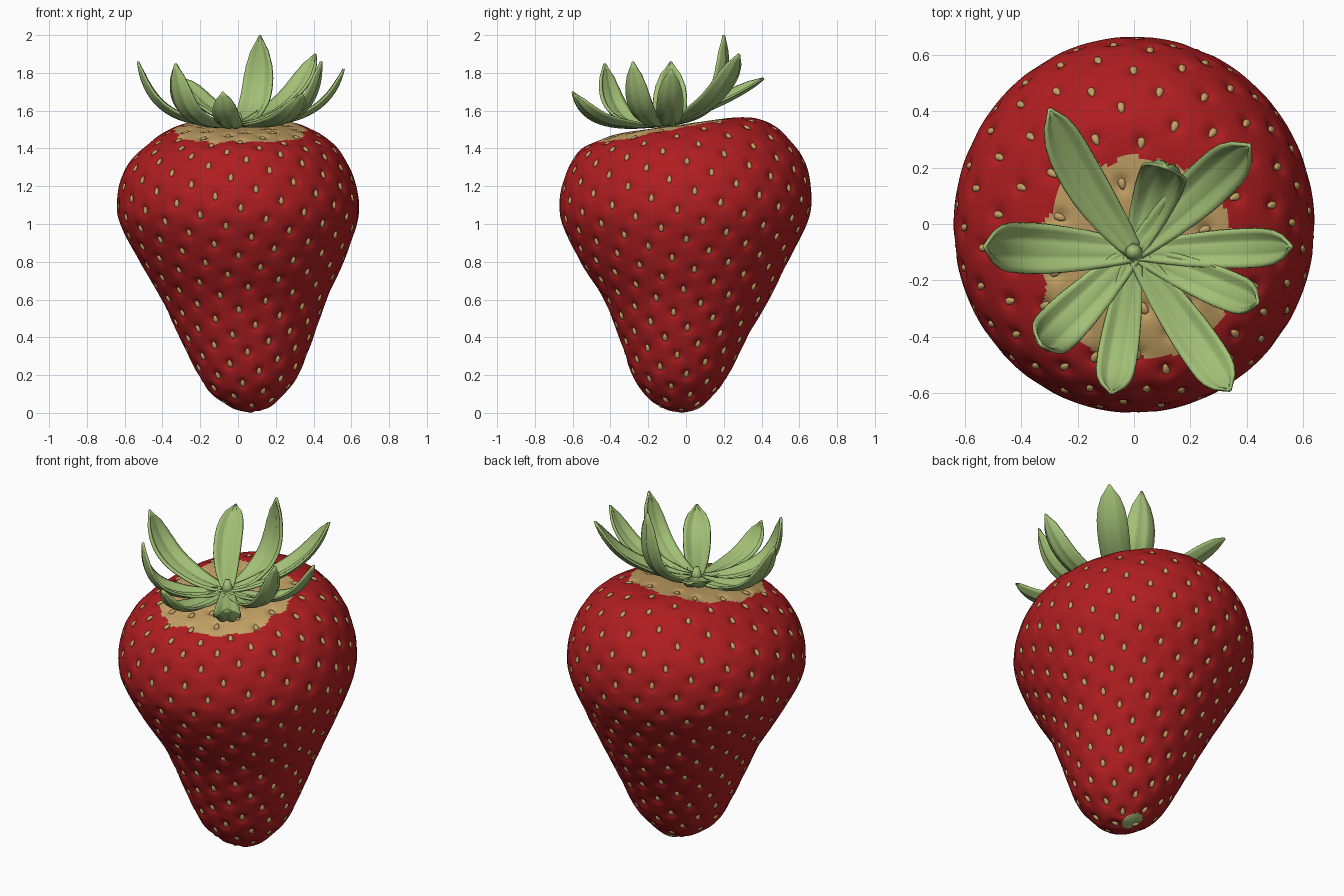
import bpy, bmesh, math
from mathutils import Vector, Matrix
from mathutils.kdtree import KDTree

if "Cube" in bpy.data.objects:
    bpy.data.objects.remove(bpy.data.objects["Cube"])


def material(name, rgb):
    m = bpy.data.materials.new(name)
    m.diffuse_color = (*rgb, 1)
    m.use_nodes = True
    m.node_tree.nodes["Principled BSDF"].inputs["Base Color"].default_value = m.diffuse_color
    return m


RED = material("berry red", (0.43, 0.0125, 0.0145))
TAN = material("seed tan", (0.55, 0.36, 0.13))
GREEN = material("leaf green", (0.36, 0.525, 0.18))


def make_object(name, bm, mats):
    bmesh.ops.recalc_face_normals(bm, faces=bm.faces)
    for f in bm.faces:
        f.smooth = True
    me = bpy.data.meshes.new(name)
    bm.to_mesh(me)
    bm.free()
    for m in mats:
        me.materials.append(m)
    ob = bpy.data.objects.new(name, me)
    bpy.context.collection.objects.link(ob)
    return ob


# Berry cross-sections: x min, x max, y min, y max, z at front, z at back
RINGS = [
    (0.07, 0.07, -0.02, -0.02, 0.00, 0.00),
    (-0.03, 0.16, -0.13, 0.07, 0.025, 0.025),
    (-0.14, 0.245, -0.22, 0.15, 0.10, 0.10),
    (-0.21, 0.32, -0.285, 0.225, 0.20, 0.20),
    (-0.31, 0.40, -0.355, 0.325, 0.40, 0.40),
    (-0.405, 0.47, -0.435, 0.44, 0.60, 0.60),
    (-0.52, 0.56, -0.56, 0.54, 0.80, 0.80),
    (-0.625, 0.63, -0.655, 0.64, 1.00, 1.00),
    (-0.64, 0.64, -0.67, 0.665, 1.12, 1.12),
    (-0.62, 0.615, -0.645, 0.655, 1.24, 1.24),
    (-0.565, 0.57, -0.60, 0.625, 1.34, 1.34),
    (-0.48, 0.51, -0.55, 0.555, 1.40, 1.44),
    (-0.39, 0.42, -0.47, 0.46, 1.44, 1.525),
    (-0.28, 0.31, -0.37, 0.33, 1.475, 1.565),
    (-0.15, 0.16, -0.25, 0.14, 1.495, 1.55),
    (0.00, 0.00, -0.10, -0.10, 1.505, 1.505),
]


def ring_at(u):
    i = min(int(u), len(RINGS) - 2)
    t = u - i
    q = [RINGS[min(max(i + k, 0), len(RINGS) - 1)] for k in (-1, 0, 1, 2)]
    return [0.5 * (2 * b + (c - a) * t + (2 * a - 5 * b + 4 * c - d) * t * t
                   + (3 * b - a - 3 * c + d) * t ** 3) for a, b, c, d in zip(*q)]


def berry_point(u, ang):
    x0, x1, y0, y1, zf, zb = ring_at(u)
    c, s = math.cos(ang), math.sin(ang)
    return Vector(((x0 + x1) / 2 + (x1 - x0) / 2 * c,
                   (y0 + y1) / 2 + (y1 - y0) / 2 * s,
                   (zf + zb) / 2 + (zb - zf) / 2 * s))


# Arc length and weighted area along the berry, for even spacing
N = 600
us = [(len(RINGS) - 1) * k / N for k in range(N + 1)]
arc, area = [0.0], [0.0]
for k in range(N):
    d = sum((berry_point(us[k + 1], a * math.pi / 4) - berry_point(us[k], a * math.pi / 4)).length
            for a in range(8)) / 8
    r = ring_at(us[k])
    density = 1.0 + 0.4 * max(0, 1 - r[4] / 1.0)
    arc.append(arc[-1] + d)
    area.append(area[-1] + d * (r[1] - r[0] + r[3] - r[2]) * density)


def lookup(table, frac):
    target = frac * table[-1]
    lo, hi = 0, N
    while hi - lo > 1:
        mid = (lo + hi) // 2
        if table[mid] <= target:
            lo = mid
        else:
            hi = mid
    t = (target - table[lo]) / max(table[hi] - table[lo], 1e-9)
    return us[lo] + (us[hi] - us[lo]) * t


# Seeds in a spiral pattern
COUNT = 300
seeds = []
bm = bmesh.new()
for i in range(COUNT - 5):
    u = lookup(area, (i + 0.5) / COUNT)
    ang = i * math.pi * (3 - math.sqrt(5))
    p = berry_point(u, ang)
    along = (berry_point(u + 0.02, ang) - berry_point(u - 0.02, ang)).normalized()
    n = (berry_point(u, ang + 0.02) - berry_point(u, ang - 0.02)).cross(along).normalized()
    side = along.cross(n)
    seeds.append((p, n))
    m = Matrix((side, along, n)).transposed().to_4x4()
    m.translation = p - n * 0.011
    vs = bmesh.ops.create_uvsphere(bm, u_segments=8, v_segments=6, radius=1)["verts"]
    for v in vs:
        taper = 1 - 0.35 * v.co.y
        v.co = m @ Vector((v.co.x * 0.0135 * taper, v.co.y * 0.023, v.co.z * 0.010))
make_object("seeds", bm, [TAN])

# Berry body with a dimple under each seed
kd = KDTree(len(seeds))
for i, (p, n) in enumerate(seeds):
    kd.insert(p, i)
kd.balance()
SEG, ROWS = 260, 170
bm = bmesh.new()
rows = []
for j in range(1, ROWS):
    u = lookup(arc, j / ROWS)
    row = []
    for i in range(SEG):
        p = berry_point(u, 2 * math.pi * i / SEG)
        _, idx, d = kd.find(p)
        row.append(bm.verts.new(p - seeds[idx][1] * 0.017 * math.exp(-(d / 0.028) ** 2)))
    rows.append(row)
for a, b in zip(rows, rows[1:]):
    for i in range(SEG):
        k = (i + 1) % SEG
        bm.faces.new((a[i], a[k], b[k], b[i]))
for row, u in ((rows[0], 0), (rows[-1], len(RINGS) - 1)):
    tip = bm.verts.new(berry_point(u, 0))
    for i in range(SEG):
        bm.faces.new((row[i], row[(i + 1) % SEG], tip))
# Pale patch under the leaves and a small green patch on the tip
for f in bm.faces:
    c = f.calc_center_median()
    if c.z > 1.3:
        x, y = (c.x - 0.01) / 0.35, (c.y + 0.12) / 0.36
        a = math.atan2(y, x)
        r = (abs(x) ** 2.4 + abs(y) ** 2.4) ** (1 / 2.4)
        if r < 0.98 + 0.025 * math.sin(9 * a) + 0.02 * math.sin(16 * a):
            f.material_index = 1
    elif c.z < 0.15 and math.hypot(c.x - 0.05, c.y - 0.045) < 0.055:
        f.material_index = 2
make_object("berry", bm, [RED, TAN, GREEN])

# Leaves: tip x, y, z, width, height of the bend, reach of the bend, sideways bow
LEAVES = [
    (-0.30, 0.41, 1.77, 0.15, 1.61, 0.60, 0.05),
    (0.115, 0.20, 2.00, 0.17, 1.55, 1.25, 0),
    (0.41, 0.28, 1.90, 0.17, 1.58, 0.80, 0),
    (0.56, -0.08, 1.82, 0.14, 1.49, 0.85, 0),
    (0.44, -0.28, 1.86, 0.14, 1.46, 0.95, 0),
    (0.34, -0.59, 1.69, 0.15, 1.47, 0.85, 0),
    (-0.08, -0.60, 1.70, 0.14, 1.45, 0.90, 0),
    (-0.33, -0.43, 1.85, 0.17, 1.45, 1.05, 0),
    (-0.53, -0.08, 1.86, 0.18, 1.48, 0.90, 0),
]
WIDTHS = [0.40, 0.62, 0.80, 0.90, 0.97, 1.0, 1.0, 0.97, 0.86, 0.60, 0.04]
BASE = Vector((0, -0.10, 1.53))


def leaf(x, y, z, width, bend_z, reach, bow):
    tip = Vector((x, y, z))
    flat = Vector((x - BASE.x, y - BASE.y, 0)).normalized()
    side = Vector((-flat.y, flat.x, 0))
    bend = BASE.lerp(tip, reach) + side * bow
    bend.z = bend_z
    bm = bmesh.new()
    grid = []
    steps, half = 20, 4
    for j in range(steps + 1):
        t = j / steps
        p = BASE * (1 - t) ** 2 + bend * 2 * t * (1 - t) + tip * t * t
        tan = ((bend - BASE) * (1 - t) + (tip - bend) * t).normalized()
        n = tan.cross(side).normalized()
        k = min(int(t * 10), 9)
        w = width / 2 * (WIDTHS[k] + (WIDTHS[k + 1] - WIDTHS[k]) * (t * 10 - k))
        row = []
        for i in range(-half, half + 1):
            s = i / half
            cup = 0.35 * s * s * min(1, t * 3) + 0.10 * math.cos(s * math.pi * 2.5)
            row.append(bm.verts.new(p + side * s * w + n * cup * w))
        grid.append(row)
    for a, b in zip(grid, grid[1:]):
        for i in range(2 * half):
            bm.faces.new((a[i], a[i + 1], b[i + 1], b[i]))
    ob = make_object("leaf", bm, [GREEN])
    mod = ob.modifiers.new("thickness", "SOLIDIFY")
    mod.thickness = 0.012
    mod.offset = 0


for spec in LEAVES:
    leaf(*spec)

# Stem stub
bm = bmesh.new()
bmesh.ops.create_cone(bm, cap_ends=True, segments=16, radius1=0.04, radius2=0.014, depth=0.08,
                      matrix=Matrix.Translation((0, -0.10, 1.55)))
make_object("stem_stub", bm, [GREEN])
